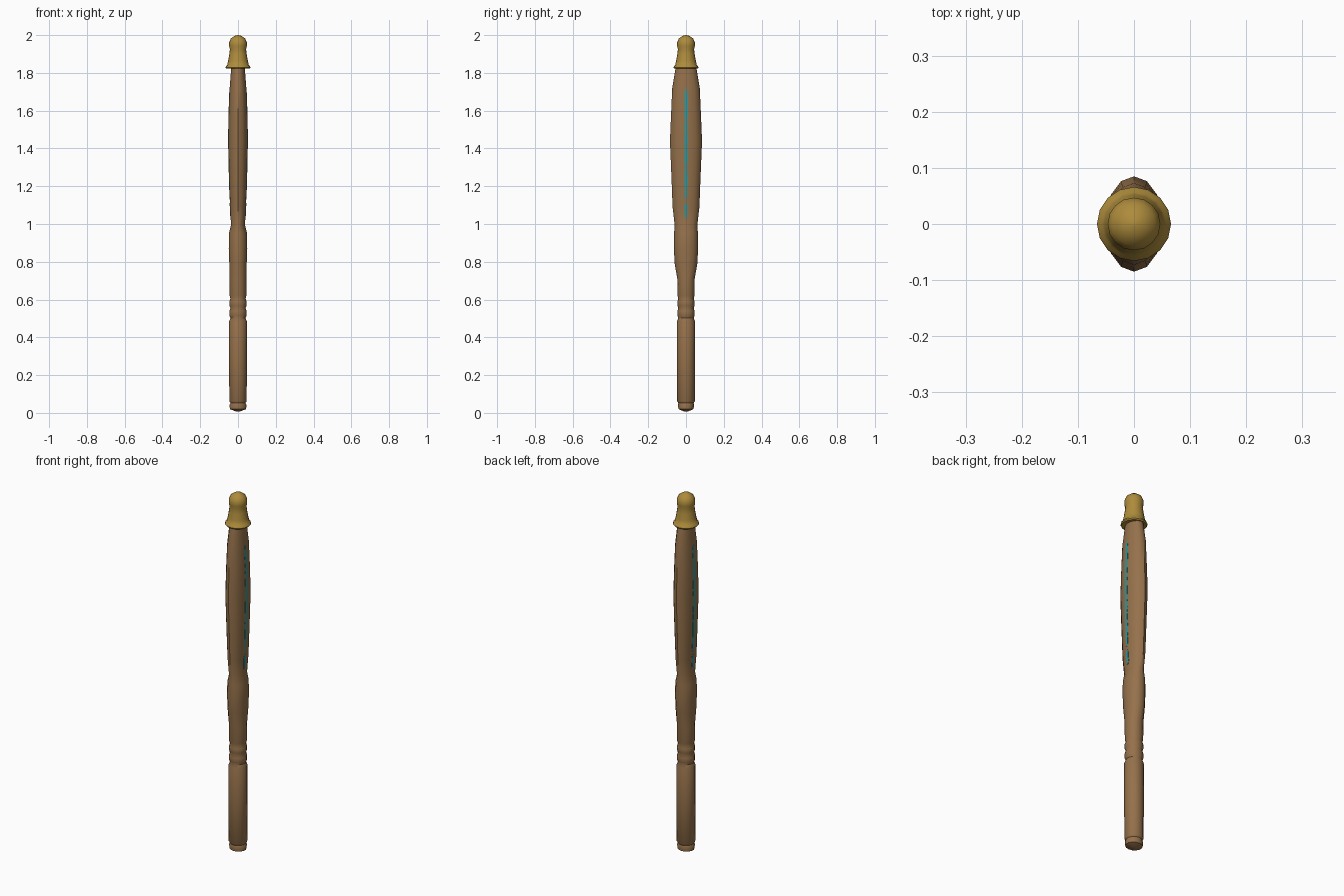
import bpy, bmesh, math, random

if "Cube" in bpy.data.objects:
    bpy.data.objects.remove(bpy.data.objects["Cube"])

random.seed(4)


def material(name, rgb):
    m = bpy.data.materials.new(name)
    m.diffuse_color = (*rgb, 1)
    m.use_nodes = True
    m.node_tree.nodes["Principled BSDF"].inputs["Base Color"].default_value = m.diffuse_color
    return m


WOOD = material("brown wood", (0.30, 0.165, 0.07))
GOLD = material("old gold", (0.42, 0.26, 0.045))
TEAL = material("teal inlay", (0.035, 0.30, 0.31))


def finish(name, bm, mat, angle=40):
    bmesh.ops.recalc_face_normals(bm, faces=bm.faces)
    me = bpy.data.meshes.new(name)
    bm.to_mesh(me)
    bm.free()
    me.materials.append(mat)
    ob = bpy.data.objects.new(name, me)
    bpy.context.collection.objects.link(ob)
    bpy.ops.object.select_all(action='DESELECT')
    bpy.context.view_layer.objects.active = ob
    ob.select_set(True)
    bpy.ops.object.shade_smooth_by_angle(angle=math.radians(angle))
    return ob


def loft(name, sections, angles, mat):
    """Closed loft through (z, x radius, y radius) rings."""
    bm = bmesh.new()
    rings = [[bm.verts.new((rx * math.cos(a), ry * math.sin(a), z)) for a in angles]
             for z, rx, ry in sections]
    n = len(angles)
    for lo, hi in zip(rings, rings[1:]):
        for i in range(n):
            j = (i + 1) % n
            bm.faces.new((lo[i], lo[j], hi[j], hi[i]))
    bm.faces.new(rings[0])
    bm.faces.new(rings[-1])
    return finish(name, bm, mat)


# Staff: round grip with turned rings, flattening into a wide upper blade
FLAT = 12
quad = [FLAT, 38, 64, 90]
degs = quad + [180 - d for d in quad[-2::-1]]
degs += [d + 180 for d in degs]
k = 1 / math.cos(math.radians(FLAT))
profile = [
    (0.008, 0.012, 0.012), (0.02, 0.043, 0.040), (0.043, 0.045, 0.043),
    (0.052, 0.040, 0.040), (0.062, 0.046, 0.047), (0.30, 0.047, 0.048),
    (0.485, 0.047, 0.048), (0.502, 0.040, 0.041), (0.515, 0.045, 0.045),
    (0.54, 0.045, 0.045), (0.555, 0.040, 0.041), (0.568, 0.045, 0.045),
    (0.592, 0.045, 0.045), (0.605, 0.040, 0.041), (0.62, 0.044, 0.045),
    (0.71, 0.044, 0.046), (0.79, 0.046, 0.060), (0.87, 0.049, 0.064),
    (0.95, 0.048, 0.063), (0.995, 0.037, 0.060), (1.09, 0.042, 0.071),
    (1.25, 0.047, 0.077), (1.44, 0.051, 0.085), (1.58, 0.049, 0.079),
    (1.72, 0.044, 0.073), (1.84, 0.035, 0.053),
]
loft("staff_body", [(z, rx * k, ry) for z, rx, ry in profile],
     [math.radians(d) for d in degs], WOOD)


# Bell-shaped cap with flared rim and rounded knob
cap = [(1.826, 0.034), (1.822, 0.062), (1.828, 0.066), (1.837, 0.063),
       (1.842, 0.057), (1.865, 0.052), (1.90, 0.046), (1.925, 0.043),
       (1.942, 0.047), (1.962, 0.047), (1.982, 0.038), (1.995, 0.020), (2.0, 0.004)]
loft("bell_cap", [(z, r, r) for z, r in cap],
     [math.tau * i / 16 for i in range(16)], GOLD)


# Thin ragged inlay strips let into both flat sides
def half_depth(z):
    for (z0, x0, _), (z1, x1, _) in zip(profile, profile[1:]):
        if z0 <= z <= z1:
            return x0 + (x1 - x0) * (z - z0) / (z1 - z0)


def inlay(name, z0, z1, steps, side):
    bm = bmesh.new()
    rings = []
    for i in range(steps + 1):
        z = z0 + (z1 - z0) * i / steps
        w = 0.004 if i in (0, steps) else random.uniform(0.007, 0.010)
        c = random.uniform(-0.002, 0.002)
        x = half_depth(z)
        rings.append([bm.verts.new((side * (x + dx), c + y, z))
                      for dx, y in ((-0.004, -w), (0.0015, -w), (0.0015, w), (-0.004, w))])
    for lo, hi in zip(rings, rings[1:]):
        for i in range(4):
            j = (i + 1) % 4
            bm.faces.new((lo[i], lo[j], hi[j], hi[i]))
    bm.faces.new(rings[0])
    bm.faces.new(rings[-1])
    finish(name, bm, TEAL, 30)


for side, label in ((1, "right"), (-1, "left")):
    inlay(label + "_long_inlay", 1.13, 1.715, 22, side)
    inlay(label + "_short_inlay", 1.03, 1.11, 4, side)
